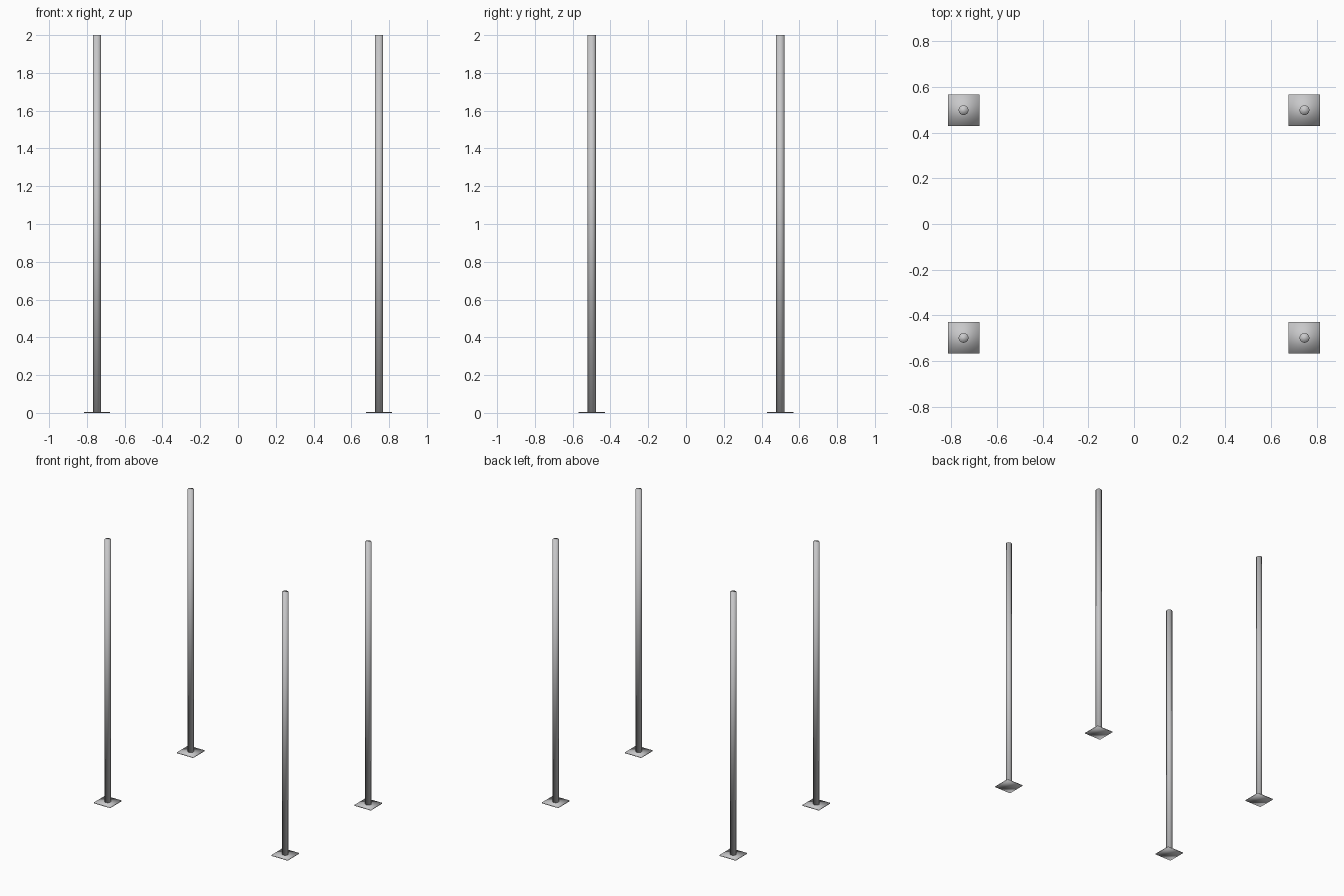
import bpy
import bmesh
from mathutils import Matrix

cube = bpy.data.objects.get("Cube")
if cube:
    bpy.data.objects.remove(cube, do_unlink=True)

HEIGHT = 2.0
POLE_RADIUS = 0.0215
PLATE_SIZE = 0.138
PLATE_THICKNESS = 0.006
X, Y = 0.747, 0.499

# Plain grey metal shared by all parts
metal = bpy.data.materials.new("grey_metal")
metal.use_nodes = True
colour = (0.58, 0.58, 0.59, 1.0)
metal.diffuse_color = colour
metal.node_tree.nodes["Principled BSDF"].inputs["Base Color"].default_value = colour


def finish(name, bm, location):
    mesh = bpy.data.meshes.new(name)
    for face in bm.faces:
        face.smooth = True
    bm.to_mesh(mesh)
    bm.free()
    mesh.materials.append(metal)
    obj = bpy.data.objects.new(name, mesh)
    obj.location = location
    bpy.context.collection.objects.link(obj)


def add_post(name, x, y):
    # Round pole with closed, softly shaded ends
    length = HEIGHT - PLATE_THICKNESS
    bm = bmesh.new()
    bmesh.ops.create_cone(bm, cap_ends=True, segments=32, radius1=POLE_RADIUS,
                          radius2=POLE_RADIUS, depth=length)
    finish(name + "_pole", bm, (x, y, PLATE_THICKNESS + length / 2))

    # Thin square base plate
    bm = bmesh.new()
    bmesh.ops.create_cube(bm, size=1, matrix=Matrix.Diagonal(
        (PLATE_SIZE, PLATE_SIZE, PLATE_THICKNESS, 1)))
    finish(name + "_base_plate", bm, (x, y, PLATE_THICKNESS / 2))


# One post at each corner
for depth_name, sy in (("front", -1), ("back", 1)):
    for side_name, sx in (("right", -1), ("left", 1)):
        add_post(f"{depth_name}_{side_name}", sx * X, sy * Y)
